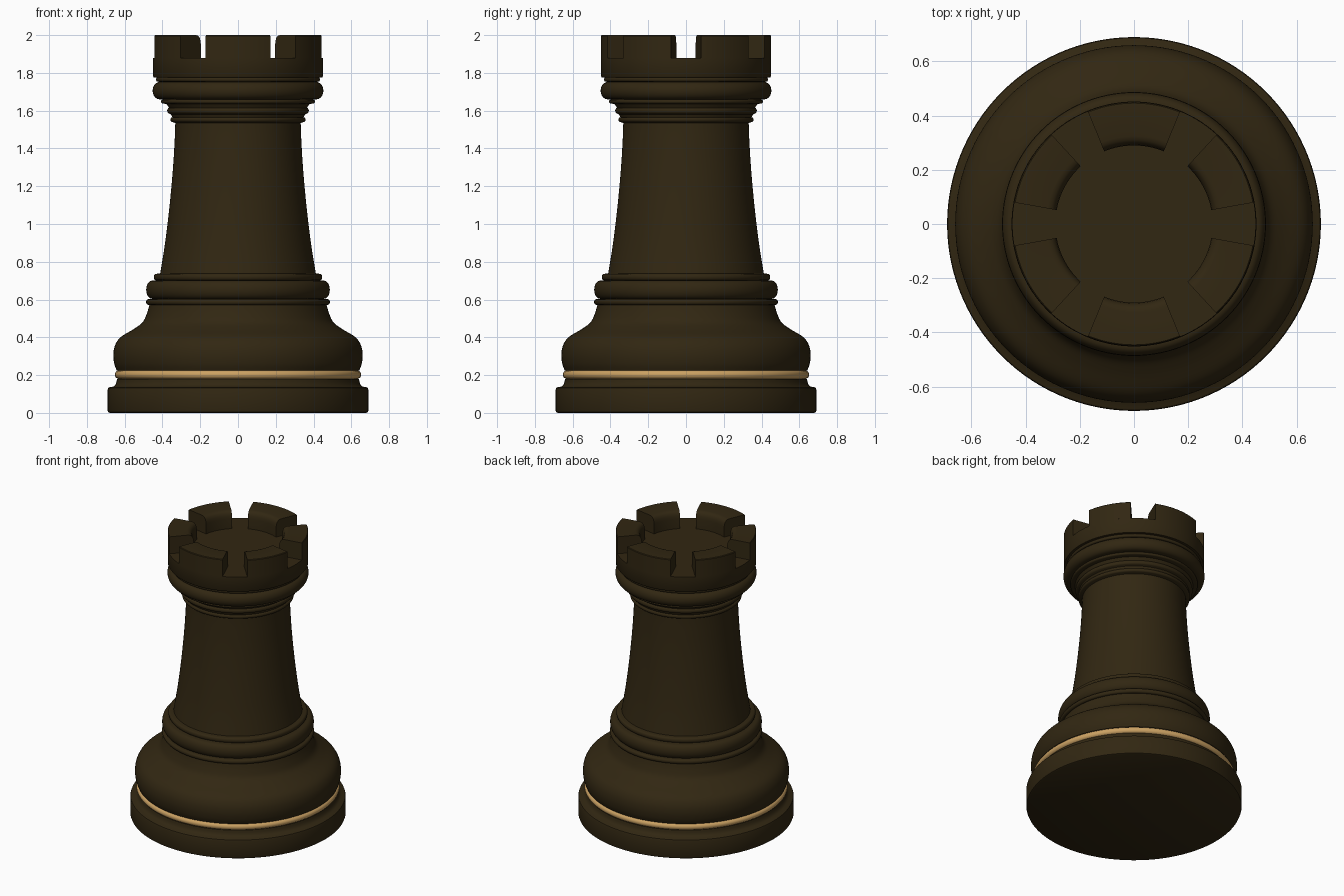
import bpy, bmesh, math
from mathutils import Vector

if "Cube" in bpy.data.objects:
    bpy.data.objects.remove(bpy.data.objects["Cube"])

SEG = 120


def material(name, rgb):
    m = bpy.data.materials.new(name)
    m.diffuse_color = (*rgb, 1)
    m.use_nodes = True
    m.node_tree.nodes["Principled BSDF"].inputs["Base Color"].default_value = m.diffuse_color
    return m


dark = material("dark_wood", (0.031, 0.020, 0.006))
gold = material("pale_gold", (0.60, 0.36, 0.125))


def bead(r0, z0, z1, bulge, n=10):
    """Half-round moulding from (r0, z0) to (r0, z1)."""
    zc, h = (z0 + z1) / 2, (z1 - z0) / 2
    return [(r0 + bulge * math.cos(t), zc + h * math.sin(t))
            for t in (math.pi * (i / n - 0.5) for i in range(n + 1))]


def smooth(pts, n=5):
    """Smooth curve passing through the profile points."""
    p = [pts[0]] + pts + [pts[-1]]
    out = []
    for a, b, c, d in zip(p, p[1:], p[2:], p[3:]):
        for i in range(n):
            t = i / n
            out.append(tuple(0.5 * (2 * b[k] + (c[k] - a[k]) * t
                       + (2 * a[k] - 5 * b[k] + 4 * c[k] - d[k]) * t * t
                       + (3 * b[k] - a[k] - 3 * c[k] + d[k]) * t ** 3) for k in (0, 1)))
    return out + [pts[-1]]


def finish(name, bm, mat):
    me = bpy.data.meshes.new(name)
    bm.to_mesh(me)
    bm.free()
    me.materials.append(mat)
    me.shade_smooth()
    me.set_sharp_from_angle(angle=math.radians(35))
    ob = bpy.data.objects.new(name, me)
    bpy.context.collection.objects.link(ob)
    return ob


def lathe(name, profile, mat, cap_bottom=False, cap_top=False):
    """Turn an upward (radius, z) profile around the z axis."""
    bm = bmesh.new()
    rings = [[bm.verts.new((r * math.cos(2 * math.pi * i / SEG),
                            r * math.sin(2 * math.pi * i / SEG), z))
              for i in range(SEG)] for r, z in profile]
    for lo, hi in zip(rings, rings[1:]):
        for i in range(SEG):
            j = (i + 1) % SEG
            bm.faces.new((lo[i], lo[j], hi[j], hi[i]))
    if cap_bottom:
        bm.faces.new(rings[0][::-1])
    if cap_top:
        bm.faces.new(rings[-1])
    return finish(name, bm, mat)


def arc_block(name, section, a0, a1, mat, n=16):
    """Sweep an open section (outer bottom to inner bottom) through an angle."""
    bm = bmesh.new()
    rows = []
    for i in range(n + 1):
        a = math.radians(a0 + (a1 - a0) * i / n)
        rows.append([bm.verts.new((r * math.cos(a), r * math.sin(a), z)) for r, z in section])
    for p, q in zip(rows, rows[1:]):
        for k in range(len(section) - 1):
            bm.faces.new((p[k], q[k], q[k + 1], p[k + 1]))
    bm.faces.new(rows[0])
    bm.faces.new(rows[-1][::-1])
    return finish(name, bm, mat)


# Plinth
lathe("base_plinth",
      [(0.68, 0), (0.687, 0.004), (0.69, 0.012), (0.69, 0.123), (0.687, 0.132), (0.68, 0.136),
       (0.66, 0.139), (0.648, 0.15), (0.643, 0.165), (0.64, 0.18), (0.63, 0.18)],
      dark, cap_bottom=True)

# Pale band around the base
lathe("base_band", bead(0.63, 0.18, 0.225, 0.022), gold)

# Swelling foot
lathe("foot", [(0.63, 0.225)] + smooth(
      [(0.642, 0.225), (0.655, 0.26), (0.66, 0.31), (0.65, 0.36), (0.62, 0.402),
       (0.55, 0.445), (0.505, 0.48), (0.483, 0.525), (0.469, 0.572)]), dark)

# Lower mouldings
lathe("lower_collar", [(0.469, 0.572)] + bead(0.475, 0.572, 0.602, 0.012, 6)
      + bead(0.455, 0.604, 0.70, 0.031, 12) + bead(0.435, 0.702, 0.736, 0.011, 6)
      + [(0.412, 0.738)], dark)

# Tapering tower
lathe("tower", smooth([(0.412, 0.738), (0.386, 0.9), (0.362, 1.1), (0.344, 1.3),
                       (0.335, 1.45), (0.332, 1.535)]), dark)

# Upper mouldings
lathe("upper_collar", [(0.332, 1.535)] + bead(0.348, 1.54, 1.565, 0.010, 6)
      + smooth([(0.348, 1.565), (0.355, 1.58)], 2) + bead(0.365, 1.585, 1.615, 0.010, 6)
      + [(0.368, 1.62), (0.378, 1.635)] + bead(0.398, 1.638, 1.658, 0.010, 6)
      + bead(0.415, 1.66, 1.752, 0.037, 12) + bead(0.426, 1.754, 1.776, 0.008, 6), dark)

# Drum under the battlements, with the flat floor
lathe("crown_drum", [(0.42, 1.776), (0.446, 1.776), (0.45, 1.782), (0.45, 1.88)],
      dark, cap_top=True)

# Six battlement blocks separated by narrow gaps
section = [(0.45, 1.88), (0.45, 1.996), (0.446, 2.0), (0.325, 2.0), (0.31, 1.996),
           (0.299, 1.986), (0.293, 1.97), (0.29, 1.95), (0.29, 1.88)]
gaps = [0, 57.5, 122.5, 180, 237.5, 302.5, 360]
for i, (g0, g1) in enumerate(zip(gaps, gaps[1:])):
    arc_block(f"battlement_{i + 1}", section, g0 + 10.2, g1 - 10.2, dark)
